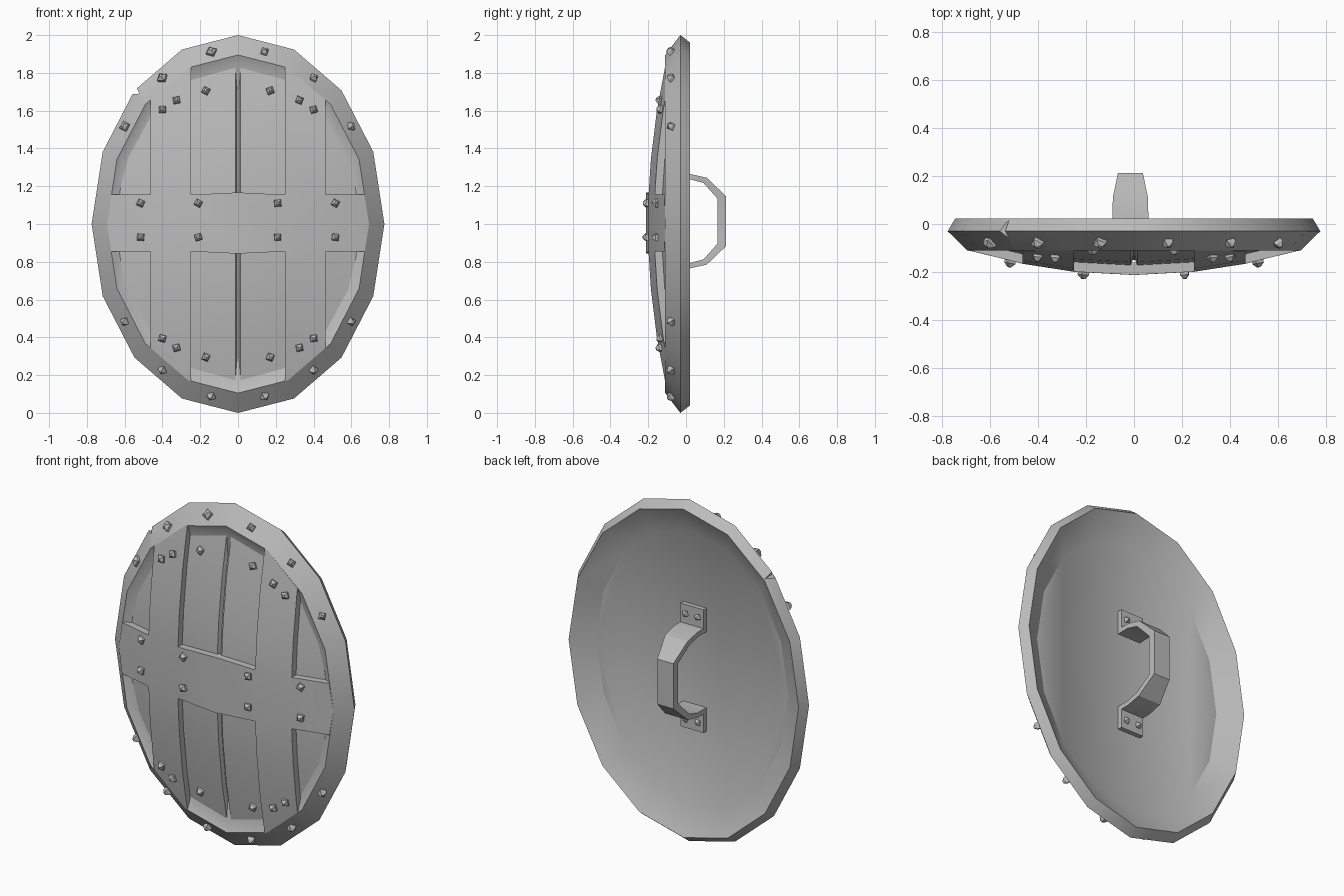
import bpy, bmesh, math, random
from mathutils import Vector

random.seed(4)
old = bpy.data.objects.get("Cube")
if old:
    bpy.data.objects.remove(old)

A, B, SIDES = 0.775, 1.0, 16      # half width, half height, rim corners
RING = 0.895                      # scale of the rim's front edge

metal = bpy.data.materials.new("grey_metal")
metal.use_nodes = True
GREY = (0.5, 0.5, 0.5, 1)
metal.diffuse_color = GREY
metal.node_tree.nodes["Principled BSDF"].inputs["Base Color"].default_value = GREY


def finish(name, bm, angle=30):
    bmesh.ops.recalc_face_normals(bm, faces=bm.faces)
    mesh = bpy.data.meshes.new(name)
    bm.to_mesh(mesh)
    bm.free()
    mesh.materials.append(metal)
    ob = bpy.data.objects.new(name, mesh)
    bpy.context.collection.objects.link(ob)
    bpy.ops.object.select_all(action='DESELECT')
    ob.select_set(True)
    bpy.context.view_layer.objects.active = ob
    if angle:
        bpy.ops.object.shade_smooth_by_angle(angle=math.radians(angle))
    return ob


def oval(bm, s, y):
    turns = [2 * math.pi * i / SIDES for i in range(SIDES)]
    return [bm.verts.new((A * s * math.sin(t), y, 1 + B * s * math.cos(t))) for t in turns]


def dome(x, z):
    r2 = ((x / A) ** 2 + ((z - 1) / B) ** 2) / RING ** 2
    return -0.11 - 0.105 * (1 - r2)


def skin(bm, loops):
    # Joins successive loops and caps both ends
    for a, b in zip(loops, loops[1:]):
        n = len(a)
        for i in range(n):
            j = (i + 1) % n
            bm.faces.new((a[i], a[j], b[j], b[i]))
    bm.faces.new(loops[0])
    bm.faces.new(loops[-1])


def cut_disc(s, xs, zs):
    # Oval sheet divided along vertical and horizontal lines
    bm = bmesh.new()
    bm.faces.new(oval(bm, s, 0))
    cuts = [((x, 0, 0), (1, 0, 0)) for x in xs] + [((0, 0, z), (0, 0, 1)) for z in zs]
    for co, no in cuts:
        geom = bm.verts[:] + bm.edges[:] + bm.faces[:]
        bmesh.ops.bisect_plane(bm, geom=geom, plane_co=co, plane_no=no)
    return bm


# Rim shell with recessed back plate
bm = bmesh.new()
profile = [(0.8, -0.06), (0.96, 0.022), (1, -0.03), (RING, -0.11), (0.84, -0.085)]
skin(bm, [oval(bm, s, y) for s, y in profile])
rim = finish("rim_shell", bm)

# Small battle notch in the rim
bm = bmesh.new()
tri = [(-0.52, 1.69), (-0.63, 1.685), (-0.56, 1.76)]
skin(bm, [[bm.verts.new((x, y, z)) for x, z in tri] for y in (-0.2, 0.1)])
cutter = finish("notch_cutter", bm, 0)
cutter.hide_render = True
bpy.context.view_layer.objects.active = rim
mod = rim.modifiers.new("notch", 'BOOLEAN')
mod.operation = 'DIFFERENCE'
mod.solver = 'EXACT'
mod.object = cutter
bpy.ops.object.modifier_apply(modifier=mod.name)
bpy.data.objects.remove(cutter)

# Sunken planks with a centre groove
DEPTH = 0.04
bm = cut_disc(0.84, (-0.46, -0.25, -0.014, -0.005, 0.005, 0.014, 0.25, 0.46),
              (0.4, 0.65, 0.85, 1.15, 1.35, 1.6))
for v in bm.verts:
    v.co.y = dome(v.co.x, v.co.z) + DEPTH
    if abs(v.co.x) < 0.008:
        v.co.y += 0.022
finish("planks", bm)

# Raised cross bands
IN, OUT, LOW, HIGH = 0.25, 0.463, 0.855, 1.155
bm = cut_disc(RING, (-OUT, -IN, 0, IN, OUT), (0.4, 0.65, LOW, HIGH, 1.35, 1.6))
gone = []
for f in bm.faces:
    c = f.calc_center_median()
    if not (LOW < c.z < HIGH or IN < abs(c.x) < OUT):
        gone.append(f)
bmesh.ops.delete(bm, geom=gone, context='FACES')
for v in bm.verts:
    v.co.y = dome(v.co.x, v.co.z)
    if abs(v.co.x) < 0.01:
        v.co.z += 0.012 if v.co.z > 1 else -0.012
back = bmesh.ops.extrude_face_region(bm, geom=bm.faces[:], use_keep_orig=True)
for v in back["geom"]:
    if isinstance(v, bmesh.types.BMVert):
        v.co.y += DEPTH + 0.012
finish("cross_bands", bm)


# Square pointed rivets
def rivet(bm, pos, normal, size):
    quat = Vector(normal).to_track_quat('Z', 'Y')
    spin = random.uniform(0.2, 1.2)
    loops = []
    for r, h in ((size, -0.012), (size, 0.008), (size * 0.35, 0.024)):
        corners = [spin + k * math.pi / 2 for k in range(4)]
        loops.append([bm.verts.new(Vector(pos) + quat @ Vector(
            (r * math.cos(t), r * math.sin(t), h))) for t in corners])
    skin(bm, loops)


bm = bmesh.new()
for k in range(SIDES):
    if k in (3, 4, 11, 12):
        continue
    t = 2 * math.pi * (k + 0.5) / SIDES
    x, z = math.sin(t), math.cos(t)
    size = 0.03 if k in (13, 14, 15) else 0.024
    rivet(bm, (A * 0.93 * x, -0.078, 1 + B * 0.93 * z), (x * 0.7, -0.8, z * 0.7), size)
finish("rim_rivets", bm, 0)

bm = bmesh.new()
spots = [(0.17, 0.705), (0.325, 0.655), (0.4, 0.605), (0.21, 0.09), (0.515, 0.09)]
for px, pz in spots:
    for sx in (-1, 1):
        for sz in (-1, 1):
            x, z = sx * px, 1 + sz * pz + (0.02 if pz < 0.1 else 0)
            sunk = DEPTH if px < 0.2 else 0
            rivet(bm, (x, dome(x, z) + sunk, z), (x * 0.35, -1, (z - 1) * 0.3), 0.025)
finish("front_rivets", bm, 0)

# Bent strap handle: outer y/z, inner y/z, half width
MID, HX = 1.015, -0.015
half = [(-0.07, 0.25, -0.07, 0.222, 0.075), (0.02, 0.25, 0.02, 0.222, 0.075),
        (0.11, 0.23, 0.093, 0.202, 0.073), (0.212, 0.132, 0.168, 0.118, 0.052)]
path = half + [(yo, -zo, yi, -zi, w) for yo, zo, yi, zi, w in reversed(half)]
bm = bmesh.new()
skin(bm, [[bm.verts.new((HX + dx, y, MID + z)) for dx, y, z in
           ((-w, yo, zo), (w, yo, zo), (w, yi, zi), (-w, yi, zi))]
          for yo, zo, yi, zi, w in path])
finish("handle", bm, 20)

# Handle mounting pads with rivets
for name, s in (("upper_pad", 1), ("lower_pad", -1)):
    bm = bmesh.new()
    bmesh.ops.create_cube(bm, size=1)
    for v in bm.verts:
        v.co = Vector((HX + v.co.x * 0.15, -0.048 + v.co.y * 0.03, MID + s * 0.295 + v.co.z * 0.13))
    for dx in (-0.04, 0.04):
        rivet(bm, (HX + dx, -0.035, MID + s * 0.308), (0, 1, 0), 0.02)
    finish(name, bm, 0)
